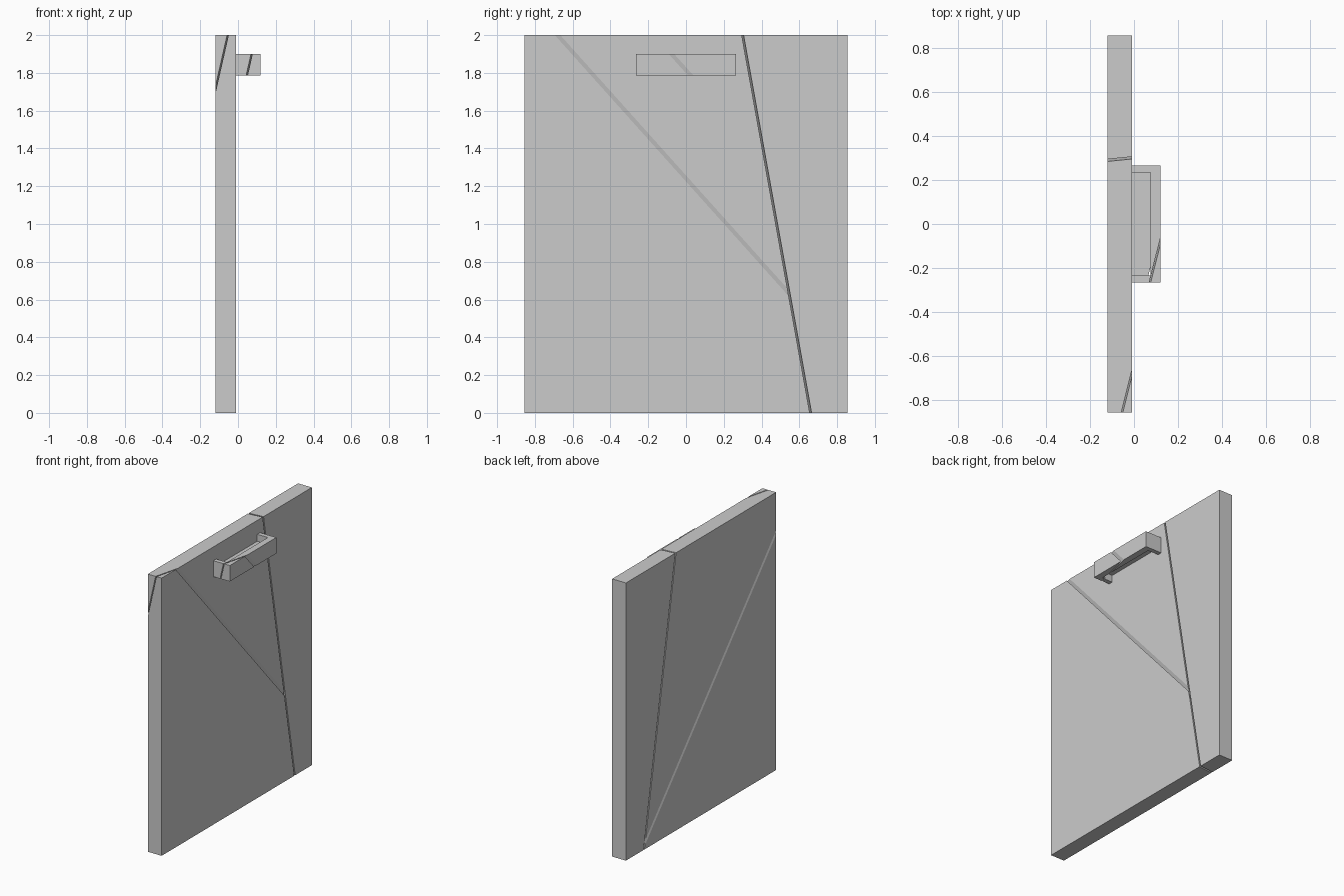
import bpy, bmesh
from mathutils import Vector

cube = bpy.data.objects.get("Cube")
if cube:
    bpy.data.objects.remove(cube, do_unlink=True)

grey = bpy.data.materials.new("light grey")
grey.use_nodes = True
colour = (0.6, 0.6, 0.6, 1)
grey.diffuse_color = colour
grey.node_tree.nodes["Principled BSDF"].inputs["Base Color"].default_value = colour

# Saw cuts: point on the plane, normal towards +y, and gap width
SIDE_CUT = (Vector((-0.01, 0.3, 2)), Vector((-0.1, 1, 0.18)).normalized(), 0.01)
SLANT_CUT = (Vector((-0.01, -0.68, 2)), Vector((-3.95, 1, 0.896)).normalized(), 0.007)


def prism(name, outline, z0, z1, keep=()):
    """Extrude an outline in z, then keep one side (+1 or -1) of each cut."""
    bm = bmesh.new()
    face = bm.faces.new([bm.verts.new((x, y, z0)) for x, y in outline])
    top = bmesh.ops.extrude_face_region(bm, geom=[face])["geom"]
    for v in top:
        if isinstance(v, bmesh.types.BMVert):
            v.co.z = z1
    bmesh.ops.recalc_face_normals(bm, faces=bm.faces)
    for (point, normal, gap), side in keep:
        bmesh.ops.bisect_plane(
            bm, geom=bm.verts[:] + bm.edges[:] + bm.faces[:],
            plane_co=point + normal * side * gap / 2,
            plane_no=normal * side, clear_inner=True)
        bmesh.ops.holes_fill(bm, edges=[e for e in bm.edges if e.is_boundary])
    bmesh.ops.recalc_face_normals(bm, faces=bm.faces)
    mesh = bpy.data.meshes.new(name)
    bm.to_mesh(mesh)
    bm.free()
    mesh.materials.append(grey)
    obj = bpy.data.objects.new(name, mesh)
    bpy.context.collection.objects.link(obj)
    return obj


def rect(x0, x1, y0, y1):
    return [(x0, y0), (x1, y0), (x1, y1), (x0, y1)]


# Door panel, split into three pieces
panel = rect(-0.12, -0.01, -0.855, 0.855)
prism("panel_side_piece", panel, 0, 2, [(SIDE_CUT, 1)])
prism("panel_upper_piece", panel, 0, 2, [(SIDE_CUT, -1), (SLANT_CUT, 1)])
prism("panel_lower_piece", panel, 0, 2, [(SIDE_CUT, -1), (SLANT_CUT, -1)])

# Pull handle with a thin web across its grip, split by the slanted cut
grip = [(-0.01, -0.265), (0.12, -0.265), (0.12, 0.265), (-0.01, 0.265),
        (-0.01, 0.233), (0.075, 0.233), (0.075, -0.233), (-0.01, -0.233)]
web = rect(-0.01, 0.075, -0.233, 0.233)
for label, side in (("inner", 1), ("outer", -1)):
    prism(f"handle_{label}_piece", grip, 1.785, 1.9, [(SLANT_CUT, side)])
prism("handle_web", web, 1.835, 1.85, [(SLANT_CUT, 1)])
